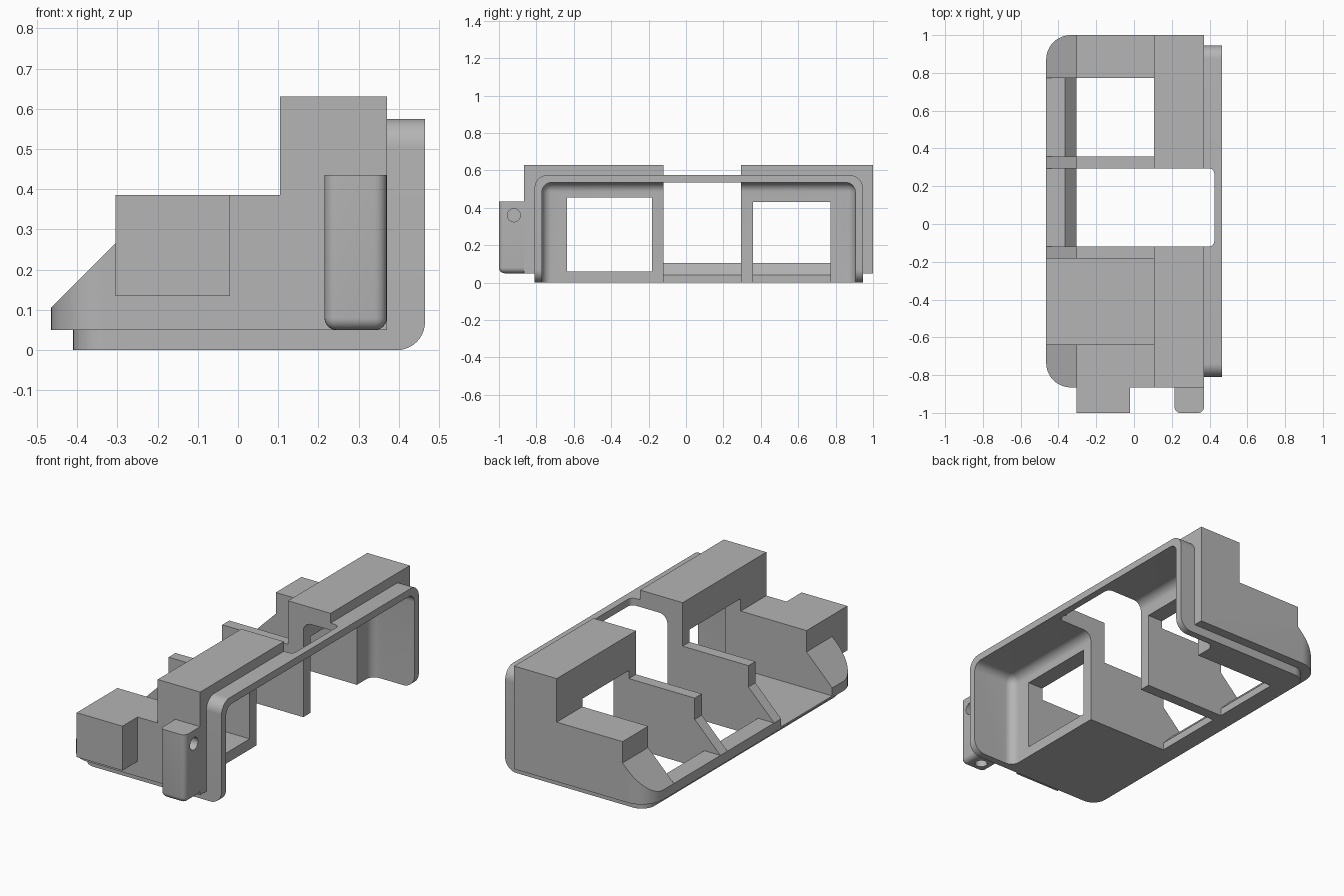
import bpy, bmesh, math
from mathutils import Vector

cube = bpy.data.objects.get("Cube")
if cube:
    bpy.data.objects.remove(cube, do_unlink=True)

grey = bpy.data.materials.new("plain grey")
grey.use_nodes = True
colour = (0.46, 0.46, 0.46, 1)
grey.diffuse_color = colour
grey.node_tree.nodes["Principled BSDF"].inputs["Base Color"].default_value = colour

PLACE = {"x": lambda u, v, d: (d, u, v),
         "y": lambda u, v, d: (u, d, v),
         "z": lambda u, v, d: (u, v, d)}


def prism(name, points, axis, start, end, radius=0, rule=None, segments=8):
    """Extrude a 2D outline along an axis and round the edges that match the rule."""
    bm = bmesh.new()
    face = bm.faces.new([bm.verts.new(PLACE[axis](u, v, start)) for u, v in points])
    ext = bmesh.ops.extrude_face_region(bm, geom=[face])
    shift = Vector(PLACE[axis](0, 0, end - start))
    bmesh.ops.translate(bm, vec=shift, verts=[g for g in ext["geom"] if isinstance(g, bmesh.types.BMVert)])
    bmesh.ops.recalc_face_normals(bm, faces=bm.faces)
    if rule:
        edges = [e for e in bm.edges if rule(*((e.verts[0].co + e.verts[1].co) / 2))]
        bmesh.ops.bevel(bm, geom=edges, offset=radius, segments=segments,
                        profile=0.5, affect="EDGES")
    mesh = bpy.data.meshes.new(name)
    bm.to_mesh(mesh)
    bm.free()
    mesh.materials.append(grey)
    obj = bpy.data.objects.new(name, mesh)
    bpy.context.collection.objects.link(obj)
    return obj


def box(name, x, y, z, radius=0, rule=None, segments=8):
    outline = [(x[0], y[0]), (x[1], y[0]), (x[1], y[1]), (x[0], y[1])]
    return prism(name, outline, "z", z[0], z[1], radius, rule, segments)


def combine(target, tool, operation):
    """Apply a boolean and remove the tool."""
    tool.hide_render = True
    mod = target.modifiers.new("combine", "BOOLEAN")
    mod.object, mod.operation, mod.solver = tool, operation, "EXACT"
    bpy.context.view_layer.objects.active = target
    bpy.ops.object.modifier_apply(modifier=mod.name)
    bpy.data.objects.remove(tool, do_unlink=True)


def near(a, b):
    return abs(a - b) < 0.002


# Outer body: stepped side profile with rounded front corners
profile = [(-0.465, 0.05), (0.37, 0.05), (0.37, 0.63), (0.105, 0.63), (0.105, 0.385),
           (-0.305, 0.385), (-0.305, 0.265), (-0.465, 0.105)]
body = prism("housing", profile, "y", -0.865, 1)
plan = box("plan_trim", (-0.465, 0.6), (-0.865, 1), (-0.2, 0.9), 0.13,
           lambda x, y, z: near(x, -0.465) and near(z, 0.35), 12)
combine(body, plan, "INTERSECT")

# Stepped-in base plate
base = box("base_plate", (-0.41, 0.3), (-0.81, 0.945), (0, 0.055), 0.08,
           lambda x, y, z: near(x, -0.41) and near(z, 0.0275), 10)
combine(body, base, "UNION")

# Mounting flange, rounded on top and at its feet
flange = box("flange", (0.15, 0.465), (-0.81, 0.945), (0, 0.575), 0.07,
             lambda x, y, z: near(x, 0.3075) and near(z, 0.575) and not near(y, 0.0675)
             or near(x, 0.465) and near(z, 0), 10)
combine(body, flange, "UNION")

# Rounded cavity, open at the flange and underneath
cavity = box("cavity", (0.2, 0.9), (-0.77, 0.905), (-0.4, 0.535), 0.05,
             lambda x, y, z: x < 0.85 and z > -0.39)
combine(body, cavity, "DIFFERENCE")

# Pocket with a floor, passing through the rear wall
combine(body, box("floored_pocket", (-0.8, 0.26), (-0.637, -0.182), (0.06, 0.455)), "DIFFERENCE")

# Openings that leave a chamfered rail along the low edge
rail = [(-0.8, 0.105), (-0.365, 0.105), (-0.305, 0.042), (-0.305, -0.3)]
small = rail + [(0.26, -0.3), (0.26, 0.43), (-0.8, 0.43)]
combine(body, prism("small_opening", small, "y", 0.358, 0.772), "DIFFERENCE")
large = rail + [(0.425, -0.3), (0.425, 0.9), (-0.8, 0.9)]
combine(body, prism("large_opening", large, "y", -0.12, 0.295, 0.03,
                    lambda x, y, z: near(x, 0.425) and near(z, 0.3)), "DIFFERENCE")

# Solid block on the front end
block = box("front_block", (-0.305, -0.02), (-1, -0.863), (0.135, 0.385))

# Screw ear with two meeting blind holes
ear = box("screw_ear", (0.215, 0.37), (-1, -0.863), (0.05, 0.435), 0.03,
          lambda x, y, z: z < 0.43 and y < -0.864 and
          (near(y, -1) or near(z, 0.05)), 6)


def circle(cu, cv, r, n=32):
    return [(cu + r * math.cos(2 * math.pi * i / n), cv + r * math.sin(2 * math.pi * i / n))
            for i in range(n)]


combine(ear, prism("side_hole", circle(-0.92, 0.36, 0.035), "x", 0.25, 0.6), "DIFFERENCE")
combine(ear, prism("lower_hole", circle(0.29, -0.925, 0.033), "z", -0.2, 0.36), "DIFFERENCE")

# Shading
for obj in (body, block, ear):
    bpy.ops.object.select_all(action="DESELECT")
    obj.select_set(True)
    bpy.context.view_layer.objects.active = obj
    bpy.ops.object.shade_smooth_by_angle(angle=math.radians(25))
